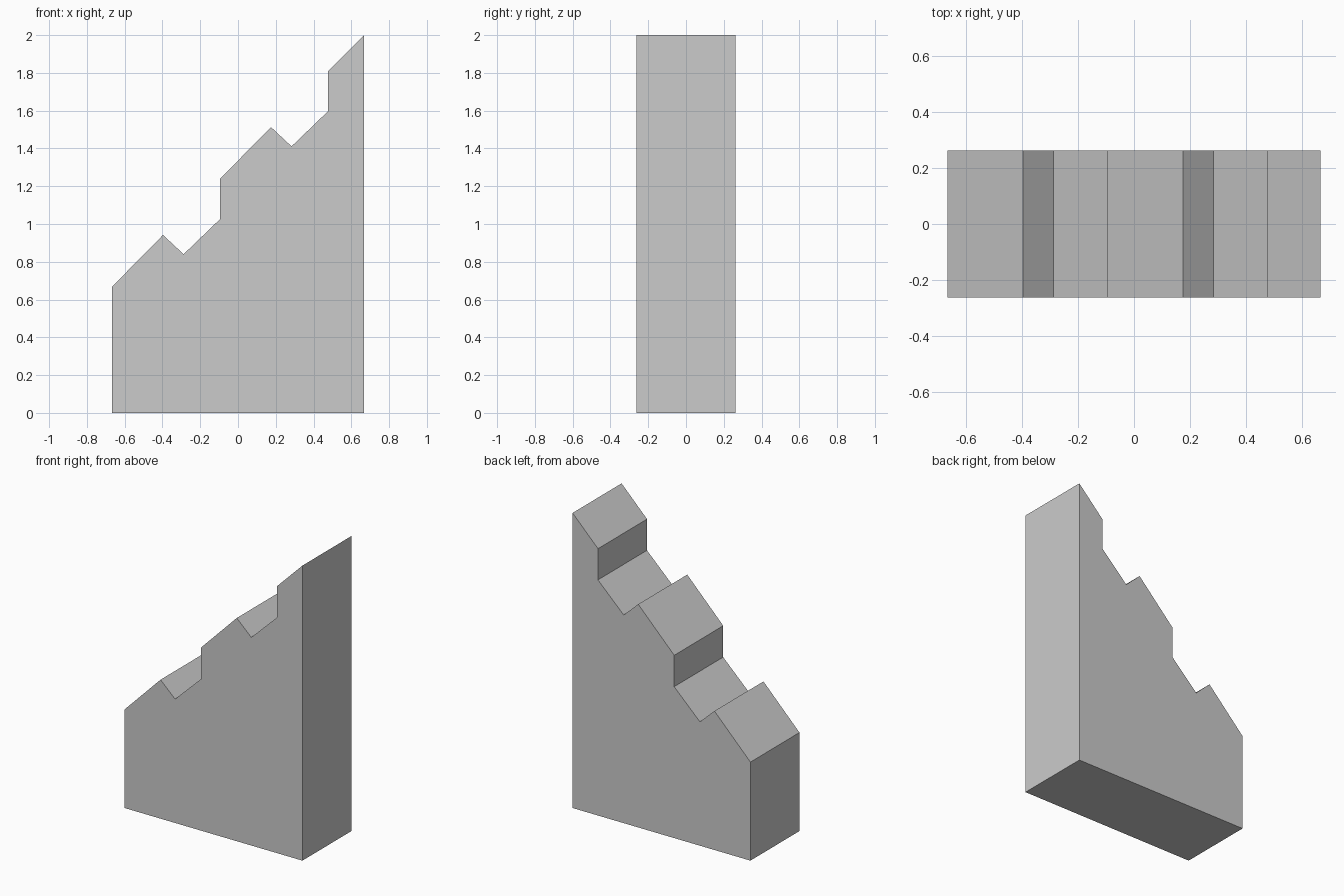
import bpy, bmesh

if "Cube" in bpy.data.objects:
    bpy.data.objects.remove(bpy.data.objects["Cube"])

HALF_X, HALF_Y = 0.667, 0.2625
RISE_X, RISE_Z = 0.5715, 0.571

# One stair tooth: sloped tread, peak, notch, foot of the riser
TOOTH = [(-0.667, 0.668), (-0.397, 0.942), (-0.288, 0.84), (-0.095, 1.026)]

# Side profile: two repeated teeth, the last tread, then the flat base
profile = [(x + i * RISE_X, z + i * RISE_Z) for i in range(2) for x, z in TOOTH]
profile += [(0.476, 1.809), (HALF_X, 2.0), (HALF_X, 0.0), (-HALF_X, 0.0)]

# Extrude the profile through the depth
bm = bmesh.new()
face = bm.faces.new([bm.verts.new((x, -HALF_Y, z)) for x, z in profile])
ext = bmesh.ops.extrude_face_region(bm, geom=[face], use_keep_orig=True)
new_verts = [g for g in ext["geom"] if isinstance(g, bmesh.types.BMVert)]
bmesh.ops.translate(bm, verts=new_verts, vec=(0, 2 * HALF_Y, 0))
bmesh.ops.recalc_face_normals(bm, faces=bm.faces)

mesh = bpy.data.meshes.new("notched_stair_block")
bm.to_mesh(mesh)
bm.free()
block = bpy.data.objects.new("notched_stair_block", mesh)
bpy.context.collection.objects.link(block)
